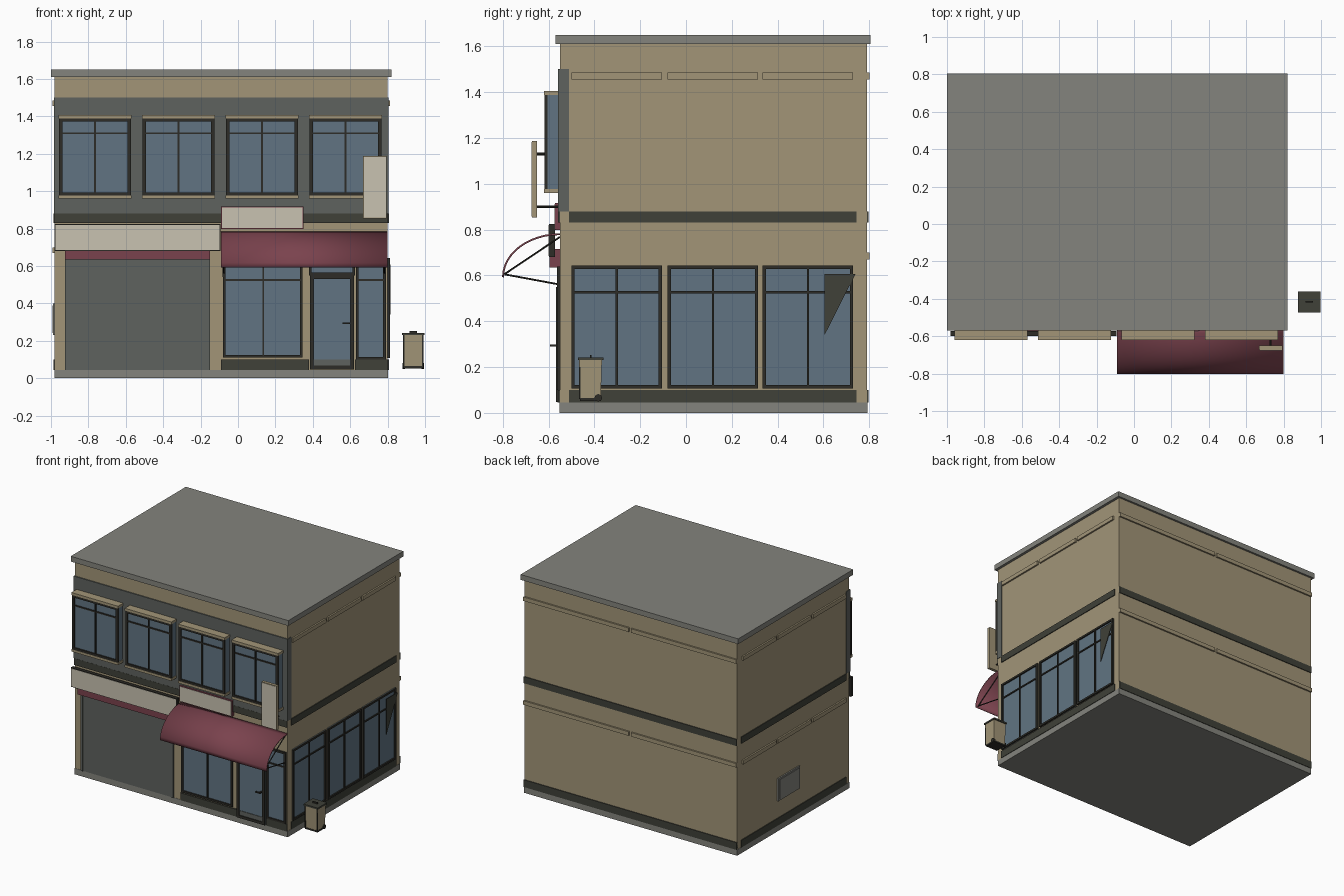
import bpy, bmesh, math
from mathutils import Vector

default = bpy.data.objects.get("Cube")
if default:
    bpy.data.objects.remove(default, do_unlink=True)


def material(name, r, g, b):
    m = bpy.data.materials.new(name)
    m.use_nodes = True
    m.diffuse_color = (r, g, b, 1)
    m.node_tree.nodes["Principled BSDF"].inputs["Base Color"].default_value = (r, g, b, 1)
    return m


TAN = material("tan wall", .36, .30, .187)
STONE = material("roof grey", .23, .23, .205)
PANEL = material("slate panel", .112, .122, .112)
DARK = material("dark band", .05, .052, .04)
FRAME = material("frame black", .026, .025, .02)
GLASS = material("blue glass", .12, .175, .225)
RED = material("awning red", .195, .055, .075)
CREAM = material("sign cream", .58, .54, .44)

# Wall planes of the building
LEFT, RIGHT, FRONT, BACK = -.98, .8, -.55, .79


def finish(name, bm, mats):
    bmesh.ops.recalc_face_normals(bm, faces=bm.faces)
    mesh = bpy.data.meshes.new(name)
    bm.to_mesh(mesh)
    bm.free()
    for m in mats:
        mesh.materials.append(m)
    obj = bpy.data.objects.new(name, mesh)
    bpy.context.collection.objects.link(obj)
    return obj


def add_box(bm, x0, x1, y0, y1, z0, z1):
    verts = bmesh.ops.create_cube(bm, size=1)["verts"]
    for v in verts:
        v.co = Vector((x1 if v.co.x > 0 else x0, y1 if v.co.y > 0 else y0,
                       z1 if v.co.z > 0 else z0))
    return verts


def box(name, mat, *bounds):
    bm = bmesh.new()
    add_box(bm, *bounds)
    return finish(name, bm, [mat])


def on_wall(side, u0, u1, z0, z1, d0, d1):
    """Bounds of a slab standing d0..d1 out from a wall."""
    if side == "front":
        return u0, u1, FRONT - d1, FRONT - d0, z0, z1
    if side == "back":
        return u0, u1, BACK + d0, BACK + d1, z0, z1
    if side == "right":
        return RIGHT + d0, RIGHT + d1, u0, u1, z0, z1
    return LEFT - d1, LEFT - d0, u0, u1, z0, z1


def slabs(name, mat, side, *parts):
    bm = bmesh.new()
    for p in parts:
        add_box(bm, *on_wall(side, *p))
    return finish(name, bm, [mat])


def window(name, side, u0, u1, z0, z1, depth, w=.014, transom=None, mullion=None):
    """Glass pane with a raised frame and optional glazing bars."""
    d0, d1 = depth - .004, depth + .01
    slabs(name + "_glass", GLASS, side, (u0 + .002, u1 - .002, z0, z1, -.01, depth))
    bars = [(u0, u0 + w, z0, z1, d0, d1), (u1 - w, u1, z0, z1, d0, d1),
            (u0 + w, u1 - w, z0, z0 + w, d0, d1), (u0 + w, u1 - w, z1 - w, z1, d0, d1)]
    if mullion is not None:
        bars.append((mullion - .005, mullion + .005, z0 + w, z1 - w, d0, d1 - .002))
    if transom:
        bars.append((u0 + w, u1 - w, transom - .005, transom + .005, d0, d1 - .003))
    slabs(name + "_frame", FRAME, side, *bars)


def sign(name, face, edge, u0, u1, z0, z1, d0, d1, border=.005):
    """Board with a thin coloured face plate on the front."""
    slabs(name + "_board", edge, "front", (u0, u1, z0, z1, d0, d1))
    slabs(name + "_face", face, "front",
          (u0 + border, u1 - border, z0 + border, z1 - border, d1 - .002, d1 + .002))


def rod(name, a, b, radius, mat, sides=8):
    a, b = Vector(a), Vector(b)
    bm = bmesh.new()
    bmesh.ops.create_cone(bm, cap_ends=True, segments=sides, radius1=radius,
                          radius2=radius, depth=(b - a).length)
    turn = (b - a).to_track_quat("Z", "Y")
    for v in bm.verts:
        v.co = turn @ v.co + (a + b) / 2
    return finish(name, bm, [mat])


# Main volume
box("walls", TAN, LEFT, RIGHT, FRONT, BACK, .04, 1.61)
box("plinth", STONE, LEFT - .002, RIGHT + .002, FRONT - .002, BACK + .002, 0, .045)
box("roof_slab", STONE, -1, .82, -.57, .805, 1.61, 1.65)

# Upper facade panel, wrapping the corners, and the dark bands
box("facade_panel", PANEL, LEFT - .004, RIGHT + .004, FRONT - .008, -.51, .88, 1.5)
slabs("front_band", DARK, "front", (LEFT, RIGHT, .83, .88, -.01, .009))
slabs("front_base", DARK, "front", (-.09, .38, .045, .1, -.01, .009),
      (.625, RIGHT, .045, .1, -.01, .009))
for side, u0, u1 in (("left", -.51, .745), ("right", -.51, .745), ("back", LEFT, RIGHT)):
    slabs(side + "_bands", DARK, side, (u0, u1, .83, .88, -.01, .006),
          (u0, u1, .045, .1, -.01, .006))

# Trim strips on the plain walls
bays = [(-.5, -.105), (-.08, .315), (.335, .73)]
halves = [(LEFT, -.1), (-.08, RIGHT)]
for side, spans, heights in (("right", bays, [1.455]), ("left", bays, [1.455, .67]),
                             ("back", halves, [1.455, .67])):
    slabs(side + "_trim", TAN, side,
          *[(a, b, z, z + .03, -.01, .012) for z in heights for a, b in spans])

# Projecting upper windows with lintels and sills
for i in range(4):
    u = -.96 + i * .4465
    window(f"upper_window_{i}", "front", u + .003, u + .387, .975, 1.39, .058,
           w=.018, transom=1.31, mullion=u + .195)
    slabs(f"upper_lintel_and_sill_{i}", TAN, "front",
          (u, u + .39, 1.388, 1.406, 0, .07), (u, u + .39, .96, .978, 0, .07))

# Ground floor side windows
for i, (a, b) in enumerate(bays):
    window(f"side_window_{i}", "right", a, b, .107, .643, .004,
           transom=.527, mullion=(a + b) / 2)

# Triangular plate on the last side window
bm = bmesh.new()
tri = bm.faces.new([bm.verts.new((RIGHT + .015, y, z))
                    for y, z in ((.605, .34), (.605, .607), (.74, .607))])
grown = bmesh.ops.extrude_face_region(bm, geom=[tri])["geom"]
for v in grown:
    if isinstance(v, bmesh.types.BMVert):
        v.co.x += .004
finish("triangular_plate", bm, [DARK])

# Shopfront windows and door
window("shop_window", "front", -.08, .345, .11, .64, .004, transom=.525, mullion=.135)
window("corner_window", "front", .63, .79, .1, .64, .004, transom=.525)
window("door_transom", "front", .38, .625, .55, .64, .004)
window("door", "front", .385, .62, .047, .55, .008, w=.02)
slabs("door_kick_panel", PANEL, "front", (.405, .6, .065, .1, .006, .012))
slabs("door_handle", FRAME, "front", (.56, .6, .289, .299, .036, .044),
      (.588, .6, .29, .298, .01, .04))

# Roller shutter with guides and its red header
slabs("roller_shutter", PANEL, "front", (-.925, -.15, .045, .64, -.01, .004))
slabs("shutter_guides", PANEL, "front", (-.925, -.907, .045, .64, 0, .01),
      (-.168, -.15, .045, .64, 0, .01), (-.907, -.168, .622, .64, 0, .01))
slabs("shutter_header", RED, "front", (-.925, -.15, .635, .715, 0, .045))

# Signs
sign("long_sign", CREAM, FRAME, LEFT, -.093, .68, .825, .022, .048)
sign("middle_sign", CREAM, RED, -.09, .35, .798, .917, 0, .022)
sign("hanging_sign", CREAM, TAN, .668, .795, .853, 1.187, .1, .123)
for z in (.9, 1.13):
    rod("hanging_sign_bracket", (.73, FRONT, z), (.73, FRONT - .102, z), .006, FRAME)

# Curved awning: quarter ellipse shell with open ends
bm = bmesh.new()
rows = []
for i in range(13):
    t = math.pi / 2 * i / 12
    y, z = FRONT - .249 * math.sin(t), .592 + .188 * math.cos(t)
    rows.append([bm.verts.new((x, y, z)) for x in (-.09, RIGHT)])
for a, b in zip(rows, rows[1:]):
    bm.faces.new((a[0], a[1], b[1], b[0]))
awning = finish("awning", bm, [RED])
shell = awning.modifiers.new("thickness", "SOLIDIFY")
shell.thickness = .008
shell.offset = 0
bpy.context.view_layer.objects.active = awning
awning.select_set(True)
bpy.ops.object.shade_smooth_by_angle()
awning.select_set(False)

# Awning struts at both ends
for x in (-.075, .783):
    tip = (x, FRONT - .243, .605)
    rod("awning_upper_strut", tip, (x, FRONT, .768), .004, FRAME)
    rod("awning_lower_strut", tip, (x, FRONT, .56), .004, FRAME)
    box("awning_wall_plate", FRAME, x - .008, x + .008, FRONT - .014, FRONT, .54, .63)

# Framed notice on the left wall
slabs("notice_board", STONE, "left", (.05, .31, .23, .4, -.01, .01))
slabs("notice_face", STONE, "left", (.062, .298, .242, .388, .01, .013))

# Wheeled bin beside the shop
bm = bmesh.new()
for v in add_box(bm, .883, .992, -.465, -.367, .06, .235):
    if v.co.z < .1:
        v.co.x += .005 if v.co.x < .93 else -.005
        v.co.y += .005 if v.co.y < -.4 else -.005
finish("bin_body", bm, [TAN])
box("bin_lid", DARK, .878, .997, -.472, -.36, .23, .242)
box("bin_lid_handle", FRAME, .917, .957, -.42, -.412, .242, .253)
box("bin_foot", FRAME, .886, .989, -.462, -.37, .052, .064)
for x in (.886, .987):
    box("bin_corner", FRAME, x - .004, x + .004, -.468, -.46, .06, .232)
    rod("bin_wheel", (x - .007, -.383, .066), (x + .007, -.383, .066), .016, FRAME, 14)
